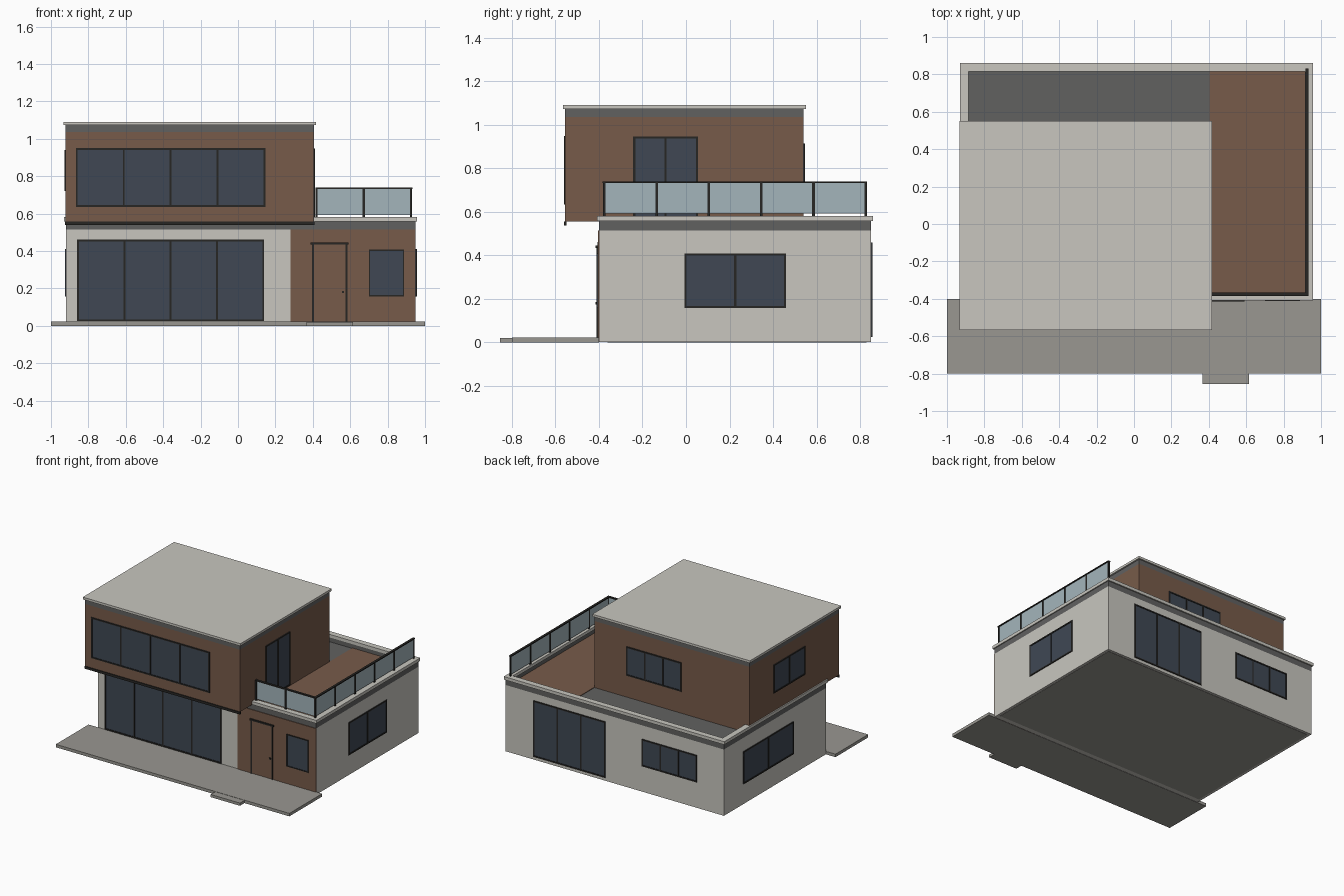
import bpy
import bmesh
from mathutils import Matrix, Vector

if "Cube" in bpy.data.objects:
    bpy.data.objects.remove(bpy.data.objects["Cube"])


def material(name, rgb):
    m = bpy.data.materials.new(name)
    m.use_nodes = True
    m.diffuse_color = (*rgb, 1)
    m.node_tree.nodes["Principled BSDF"].inputs["Base Color"].default_value = (*rgb, 1)
    return m


RENDER = material("pale render", (0.58, 0.565, 0.52))
WOOD = material("brown cladding", (0.185, 0.105, 0.068))
GREY = material("slate grey", (0.12, 0.12, 0.118))
GLASS = material("dark glass", (0.05, 0.064, 0.088))
FRAME = material("black metal", (0.02, 0.019, 0.017))
PAVING = material("paving grey", (0.32, 0.31, 0.285))
CLEAR = material("pale blue glass", (0.37, 0.46, 0.5))


def boxes(name, mat, *spans):
    """One object made of boxes, each given as (x0, x1, y0, y1, z0, z1)."""
    bm = bmesh.new()
    for x0, x1, y0, y1, z0, z1 in spans:
        size = Vector((x1 - x0, y1 - y0, z1 - z0))
        centre = Vector((x0 + x1, y0 + y1, z0 + z1)) / 2
        bmesh.ops.create_cube(bm, size=1, matrix=Matrix.LocRotScale(centre, None, size))
    mesh = bpy.data.meshes.new(name)
    bm.to_mesh(mesh)
    bm.free()
    mesh.materials.append(mat)
    obj = bpy.data.objects.new(name, mesh)
    bpy.context.collection.objects.link(obj)


def ring(name, mat, x0, x1, y0, y1, z0, z1, t):
    """Rectangular wall ring of thickness t."""
    boxes(name, mat,
          (x0, x1, y0, y0 + t, z0, z1), (x0, x1, y1 - t, y1, z0, z1),
          (x0, x0 + t, y0 + t, y1 - t, z0, z1), (x1 - t, x1, y0 + t, y1 - t, z0, z1))


def on_wall(axis, wall, out, a0, a1, z0, z1, depth):
    """Box span lying on a wall, standing out of it by depth."""
    lo, hi = sorted((wall - out * 0.004, wall + out * depth))
    return (a0, a1, lo, hi, z0, z1) if axis == "y" else (lo, hi, a0, a1, z0, z1)


def window(name, axis, wall, out, a0, a1, z0, z1, panes, t=0.01):
    """Glass plate with an outer frame and evenly spaced mullions."""
    boxes(name + "_glass", GLASS, on_wall(axis, wall, out, a0, a1, z0, z1, 0.002))
    bars = [(a0, a1, z0, z0 + t), (a0, a1, z1 - t, z1)]
    for i in range(panes + 1):
        a = a0 + (a1 - a0 - t) * i / panes
        bars.append((a, a + t, z0 + t, z1 - t))
    boxes(name + "_frame", FRAME, *[on_wall(axis, wall, out, *b, 0.006) for b in bars])


# Outline of each storey
LX0, LX1, LY0, LY1 = -0.92, 0.95, -0.40, 0.85
UX0, UX1, UY0, UY1 = -0.921, 0.405, -0.555, 0.54

# Paving and floor
boxes("terrace", PAVING, (-1, 1, -0.8, LY0, 0, 0.023))
boxes("entrance_step", PAVING, (0.365, 0.615, -0.855, -0.8, 0, 0.021))
boxes("floor_slab", PAVING, (LX0 + 0.02, LX1 - 0.02, LY0 + 0.04, LY1 - 0.02, 0, 0.01))

# Ground storey
boxes("ground_walls", RENDER, (LX0, LX1, LY0, LY1, 0.002, 0.515))
boxes("entrance_cladding", WOOD, (0.28, LX1, LY0 - 0.005, LY0 + 0.002, 0.002, 0.515))
ring("parapet", GREY, LX0, LX1, LY0, LY1, 0.515, 0.558, 0.03)
ring("parapet_coping", RENDER, LX0 - 0.01, LX1 + 0.008, LY0 - 0.01, LY1 + 0.01, 0.558, 0.582, 0.045)
boxes("flat_roof", GREY, (LX0 + 0.03, UX1, LY0 + 0.03, LY1 - 0.03, 0.51, 0.522))
boxes("balcony_deck", WOOD, (UX1, LX1 - 0.03, LY0 + 0.03, LY1 - 0.03, 0.51, 0.526))

# Upper storey
boxes("upper_walls", WOOD, (UX0, UX1, UY0, UY1, 0.555, 1.037))
boxes("upper_wall_base", WOOD, (UX0 + 0.01, UX1, LY0 + 0.03, UY1, 0.516, 0.555))
boxes("upper_band", GREY, (UX0, UX1, UY0, UY1, 1.037, 1.073))
boxes("upper_roof_cap", RENDER, (UX0 - 0.012, UX1 + 0.012, UY0 - 0.011, UY1 + 0.011, 1.073, 1.091))
boxes("overhang_trim", FRAME, (UX0 - 0.003, UX1 + 0.004, UY0 - 0.005, UY0 + 0.005, 0.538, 0.557))

# Ground storey windows
window("front_glazing", "y", LY0, -1, -0.86, 0.14, 0.025, 0.462, 4)
window("entrance_window", "y", LY0 - 0.005, -1, 0.70, 0.888, 0.158, 0.408, 1, 0.007)
window("right_window", "x", LX1, 1, -0.008, 0.46, 0.158, 0.41, 2)
window("left_window", "x", LX0, -1, 0.0, 0.615, 0.158, 0.41, 2)
window("back_sliding_door", "y", LY1, 1, 0.095, 0.71, 0.025, 0.46, 3)
window("back_window", "y", LY1, 1, -0.69, -0.22, 0.20, 0.41, 3)

# Upper storey windows
window("upper_front_window", "y", UY0, -1, -0.867, 0.147, 0.635, 0.95, 4)
window("balcony_door", "x", UX1, 1, -0.243, 0.056, 0.53, 0.947, 2)
window("upper_back_window", "y", UY1, 1, -0.34, 0.13, 0.69, 0.915, 3)
window("upper_left_window", "x", UX0, -1, -0.14, 0.245, 0.72, 0.94, 2)

# Entrance door
DY = LY0 - 0.005
boxes("door_leaf", WOOD, (0.405, 0.575, DY - 0.003, DY, 0.025, 0.436))
boxes("door_frame", FRAME,
      (0.395, 0.406, DY - 0.006, DY, 0.023, 0.436), (0.574, 0.585, DY - 0.006, DY, 0.023, 0.436),
      (0.388, 0.592, DY - 0.01, DY, 0.434, 0.446))
boxes("door_handle", FRAME, (0.556, 0.568, DY - 0.01, DY, 0.175, 0.187))

# Balcony railing: posts, handrails and glass panels
RX0, RX1, RY0, RY1 = 0.42, 0.925, -0.375, 0.826
BASE, TOP, P = 0.575, 0.74, 0.006
points = [(RX0 + (RX1 - RX0) * i / 2, RY0) for i in range(2)]
points += [(RX1, RY0 + (RY1 - RY0) * i / 5) for i in range(6)]
boxes("railing_posts", FRAME, *[(x - P, x + P, y - P, y + P, BASE, TOP) for x, y in points])
boxes("handrail", FRAME,
      (RX0 - P, RX1 + 0.009, RY0 - 0.009, RY0 + 0.009, TOP - 0.008, TOP),
      (RX1 - 0.009, RX1 + 0.009, RY0, RY1 + P, TOP - 0.008, TOP))
panels = []
for (xa, ya), (xb, yb) in zip(points, points[1:]):
    if ya == yb:
        panels.append((xa + P, xb - P, ya - 0.002, ya + 0.002, 0.592, TOP - 0.008))
    else:
        panels.append((xa - 0.002, xa + 0.002, ya + P, yb - P, 0.592, TOP - 0.008))
boxes("railing_glass", CLEAR, *panels)
